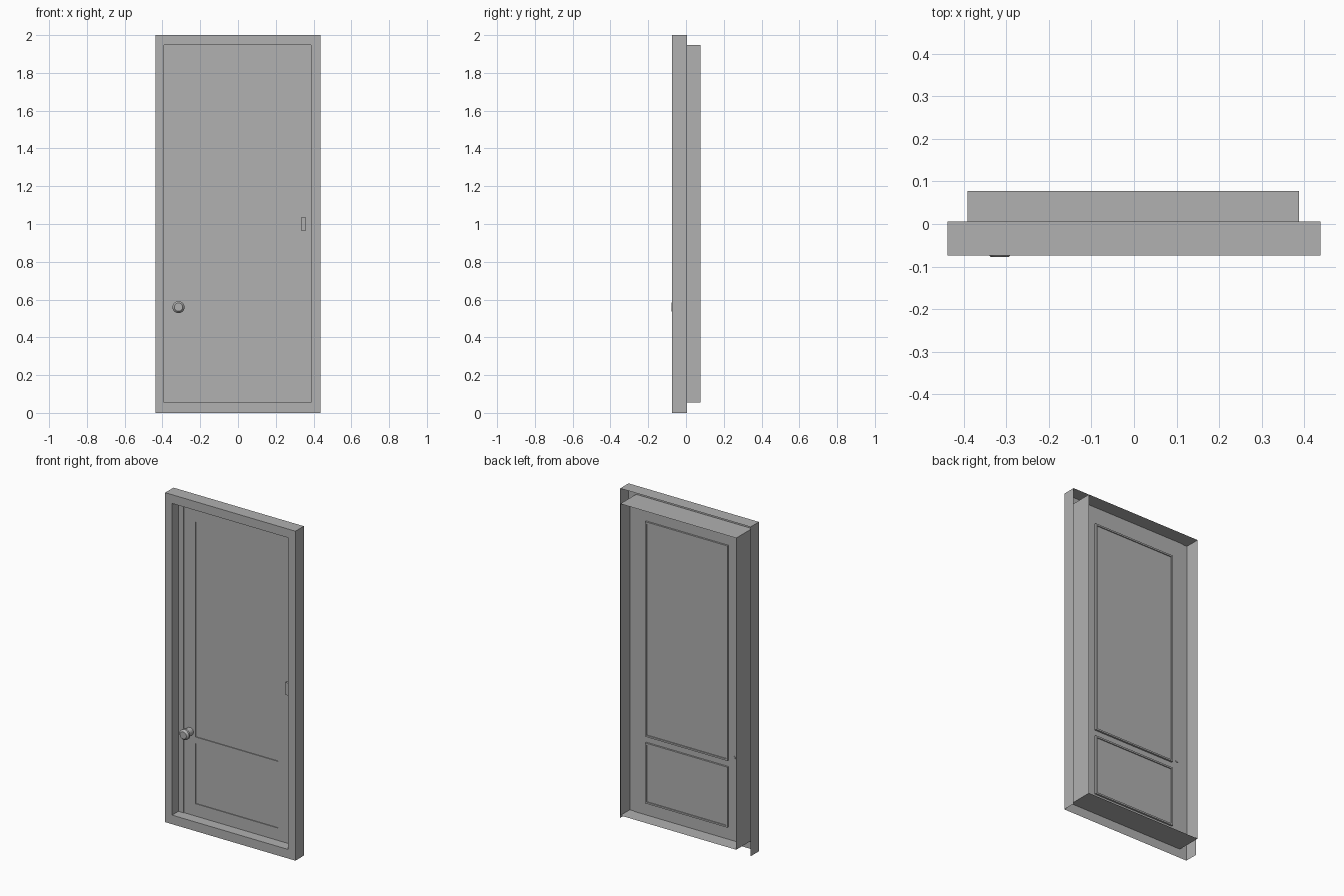
import bpy, bmesh, math

if "Cube" in bpy.data.objects:
    bpy.data.objects.remove(bpy.data.objects["Cube"])

# key depths and the rectangles (x0, x1, z0, z1)
Y_FRONT, Y_SHELL, Y_BACK = -0.074, 0.006, 0.077
Y_STOP, Y_DOOR, Y_PANEL, Y_BEAD = -0.014, -0.010, -0.005, 0.001
OUTER = (-0.4375, 0.4375, 0.0, 2.0)
OPENING = (-0.391, 0.387, 0.055, 1.947)
LEAF = (-0.357, 0.355, 0.055, 1.947)

GREY = bpy.data.materials.new("dark_grey")
GREY.diffuse_color = (0.44, 0.44, 0.44, 1)
GREY.use_nodes = True
GREY.node_tree.nodes["Principled BSDF"].inputs["Base Color"].default_value = GREY.diffuse_color


def corners(rect, y, inset=0.0):
    x0, x1, z0, z1 = rect
    x0, x1, z0, z1 = x0 + inset, x1 - inset, z0 + inset, z1 - inset
    return [(x0, y, z0), (x1, y, z0), (x1, y, z1), (x0, y, z1)]


def band(bm, a, b, skip=()):
    """Quads joining two four-cornered loops; side 0 is the bottom."""
    va, vb = [bm.verts.new(p) for p in a], [bm.verts.new(p) for p in b]
    for i in range(4):
        if i not in skip:
            j = (i + 1) % 4
            bm.faces.new((va[i], va[j], vb[j], vb[i]))


def finish(bm, name, recalc=False):
    bmesh.ops.remove_doubles(bm, verts=bm.verts, dist=1e-5)
    if recalc:
        bmesh.ops.recalc_face_normals(bm, faces=bm.faces)
    me = bpy.data.meshes.new(name)
    bm.to_mesh(me)
    bm.free()
    me.materials.append(GREY)
    ob = bpy.data.objects.new(name, me)
    bpy.context.collection.objects.link(ob)
    return ob


# frame: front ring, outer shell open at back and bottom, through lining
bm = bmesh.new()
band(bm, corners(OUTER, Y_SHELL), corners(OUTER, Y_FRONT), skip=(0,))
band(bm, corners(OUTER, Y_FRONT), corners(OPENING, Y_FRONT))
band(bm, corners(OPENING, Y_FRONT), corners(OPENING, Y_BACK))
finish(bm, "door_frame")

# door stop: thin strips at both sides of the opening
bm = bmesh.new()
band(bm, corners(OPENING, Y_STOP), corners(LEAF, Y_STOP), skip=(0, 2))
band(bm, corners(LEAF, Y_STOP), corners(LEAF, Y_DOOR), skip=(0, 2))
finish(bm, "door_stop")

# door leaf: sheet with two sunken panels, each with a raised bead behind
xs = [LEAF[0], -0.278, 0.274, LEAF[1]]
zs = [LEAF[2], 0.13, 0.497, 0.535, 1.84, LEAF[3]]
bm, beads = bmesh.new(), bmesh.new()
for i in range(3):
    for k in range(5):
        rect = (xs[i], xs[i + 1], zs[k], zs[k + 1])
        if i == 1 and k in (1, 3):
            band(bm, corners(rect, Y_DOOR), corners(rect, Y_PANEL))
            bm.faces.new([bm.verts.new(p) for p in corners(rect, Y_PANEL)])
            loops = [corners(rect, y, d) for y, d in
                     ((Y_PANEL, 0), (Y_BEAD, 0), (Y_BEAD, 0.01), (Y_PANEL, 0.01))]
            for a, b in zip(loops, loops[1:]):
                band(beads, a, b)
        else:
            bm.faces.new([bm.verts.new(p) for p in corners(rect, Y_DOOR)])
finish(bm, "door_leaf")
finish(beads, "panel_beads")

# knob: lathed profile (radius, y), stem pokes through the leaf
profile = [(0, -0.007), (0.011, -0.007), (0.011, -0.011), (0.024, -0.011),
           (0.024, -0.046), (0.032, -0.054), (0.032, -0.066),
           (0.022, -0.077), (0, -0.077)]
bm = bmesh.new()
vs = [bm.verts.new((r, y, 0)) for r, y in profile]
edges = [bm.edges.new(p) for p in zip(vs, vs[1:])]
bmesh.ops.spin(bm, geom=vs + edges, cent=(0, 0, 0), axis=(0, 1, 0),
               angle=2 * math.pi, steps=20)
knob = finish(bm, "door_knob", recalc=True)
knob.location = (-0.315, 0, 0.56)
bpy.context.view_layer.objects.active = knob
knob.select_set(True)
bpy.ops.object.shade_smooth_by_angle(angle=math.radians(30))

# hinge plate on the far edge of the leaf
bm = bmesh.new()
bmesh.ops.create_cube(bm, size=1)
bmesh.ops.scale(bm, vec=(0.02, 0.016, 0.076), verts=bm.verts)
hinge = finish(bm, "hinge_plate")
hinge.location = (0.347, -0.019, 1.0)
